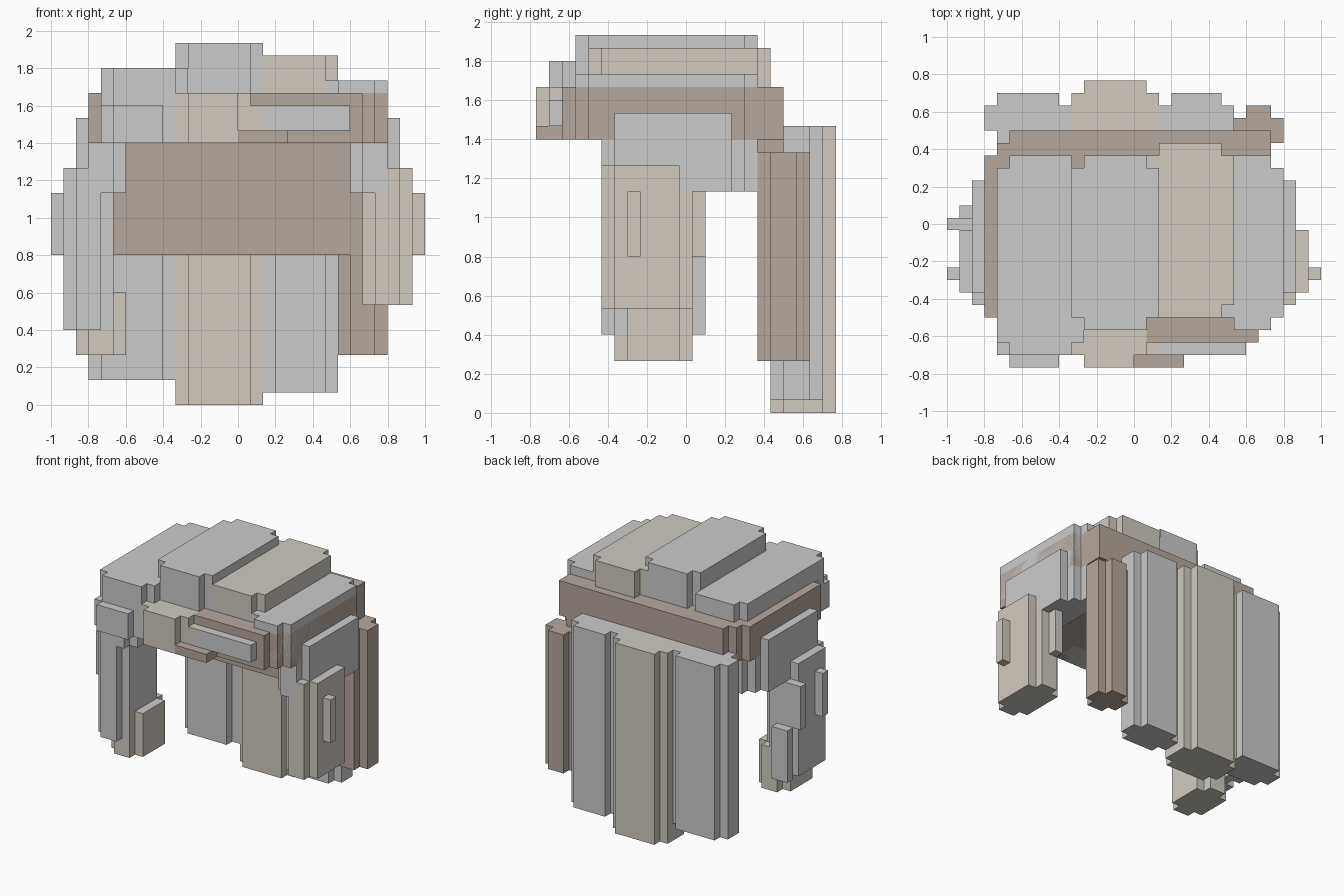
import bpy, bmesh

if "Cube" in bpy.data.objects:
    bpy.data.objects.remove(bpy.data.objects["Cube"])

U = 2 / 30  # one block


def colour(name, rgb):
    m = bpy.data.materials.new(name)
    m.diffuse_color = (*rgb, 1)
    m.use_nodes = True
    m.node_tree.nodes["Principled BSDF"].inputs["Base Color"].default_value = m.diffuse_color
    return m


GREY = None
TAN = colour("tan", (0.64, 0.59, 0.52))
BROWN = colour("brown", (0.47, 0.39, 0.335))


def prism(name, outline, z, mat):
    """Extrude a flat outline (block units) between two heights."""
    bm = bmesh.new()
    f = bm.faces.new([bm.verts.new((x * U, y * U, z[0] * U)) for x, y in outline])
    top = bmesh.ops.extrude_face_region(bm, geom=[f])["geom"]
    bmesh.ops.translate(bm, vec=(0, 0, (z[1] - z[0]) * U),
                        verts=[v for v in top if isinstance(v, bmesh.types.BMVert)])
    bmesh.ops.recalc_face_normals(bm, faces=bm.faces)
    me = bpy.data.meshes.new(name)
    bm.to_mesh(me)
    bm.free()
    if mat:
        me.materials.append(mat)
    ob = bpy.data.objects.new(name, me)
    bpy.context.collection.objects.link(ob)
    return ob


def box(name, x, y, z, mat=GREY):
    (a, b), (c, d) = x, y
    return prism(name, [(a, c), (b, c), (b, d), (a, d)], z, mat)


def lock(name, x, y, z, mat=GREY):
    """Hair lock: a block with its four upright corners notched by one unit."""
    (a, b), (c, d) = x, y
    return prism(name, [(a + 1, c), (b - 1, c), (b - 1, c + 1), (b, c + 1),
                        (b, d - 1), (b - 1, d - 1), (b - 1, d), (a + 1, d),
                        (a + 1, d - 1), (a, d - 1), (a, c + 1), (a + 1, c + 1)], z, mat)


# Cap around the head, stepped at the back corners
prism("cap", [(-11, -8.5), (11, -8.5), (11, -7.5), (12, -7.5), (12, 4.5), (11, 4.5),
              (11, 7.5), (-10, 7.5), (-10, 6.5), (-11, 6.5), (-11, 5.5), (-12, 5.5),
              (-12, -7.5), (-11, -7.5)], (21, 25), BROWN)
box("back_panel", (-10, 10), (5.5, 7.5), (12, 21), BROWN)

# Top locks
lock("top_lock_left", (-11, -4), (-10.5, 5.5), (21, 27))
lock("top_lock_middle", (-5, 2), (-8.5, 5.5), (25, 29))
lock("top_lock_tan", (1, 8), (-7.5, 6.5), (25, 28), TAN)
lock("top_lock_right", (7, 12), (-8.5, 5.5), (22, 26))

# Fringe
lock("fringe_left", (-11, -5), (-11.5, -8.5), (21, 24))
lock("fringe_middle", (-5, 1), (-11.5, -7.5), (21, 25), TAN)
box("fringe_middle_step", (0, 2), (-10.5, -8.5), (21, 24), TAN)
box("fringe_right", (1, 10), (-9.5, -7.5), (21, 25), BROWN)
box("fringe_inset", (2, 9), (-10.5, -9.5), (22, 24))
box("fringe_strip", (0, 4), (-11.5, -9.5), (21, 22), BROWN)

# Back locks
lock("back_lock_left", (-12, -5), (6.5, 10.5), (2, 22))
lock("back_lock_middle", (-5, 2), (6.5, 11.5), (0, 22), TAN)
lock("back_lock_right", (2, 8), (6.5, 10.5), (1, 22))
lock("back_lock_corner", (8, 12), (5.5, 9.5), (4, 20), BROWN)

# Mirrored side pieces above the ears
for s, side in ((-1, "left"), (1, "right")):
    lock("side_upper_" + side, sorted((s * 10, s * 13)), (-6.5, 4.5), (17, 23))
    lock("side_inner_" + side, sorted((s * 9, s * 12)), (-6.5, 5.5), (17, 21))
    box("side_stud_" + side, sorted((s * 13, s * 15)), (-4.5, -3.5), (12, 17),
        GREY if s < 0 else TAN)

# Left side lock
lock("side_lock_left", (-14, -10), (-6.5, 0.5), (6, 19))
box("side_lock_left_rear", (-14, -12), (0.5, 1.5), (6, 12))
box("side_stud_left_rear", (-15, -13), (-0.5, 0.5), (12, 17))
lock("side_tip_left", (-13, -9), (-5.5, 0.5), (4, 9), TAN)

# Right side lock
lock("side_lock_right", (10, 14), (-6.5, 0.5), (8, 19), TAN)
box("side_stud_right_rear", (11, 12), (0.5, 1.5), (12, 17), TAN)
